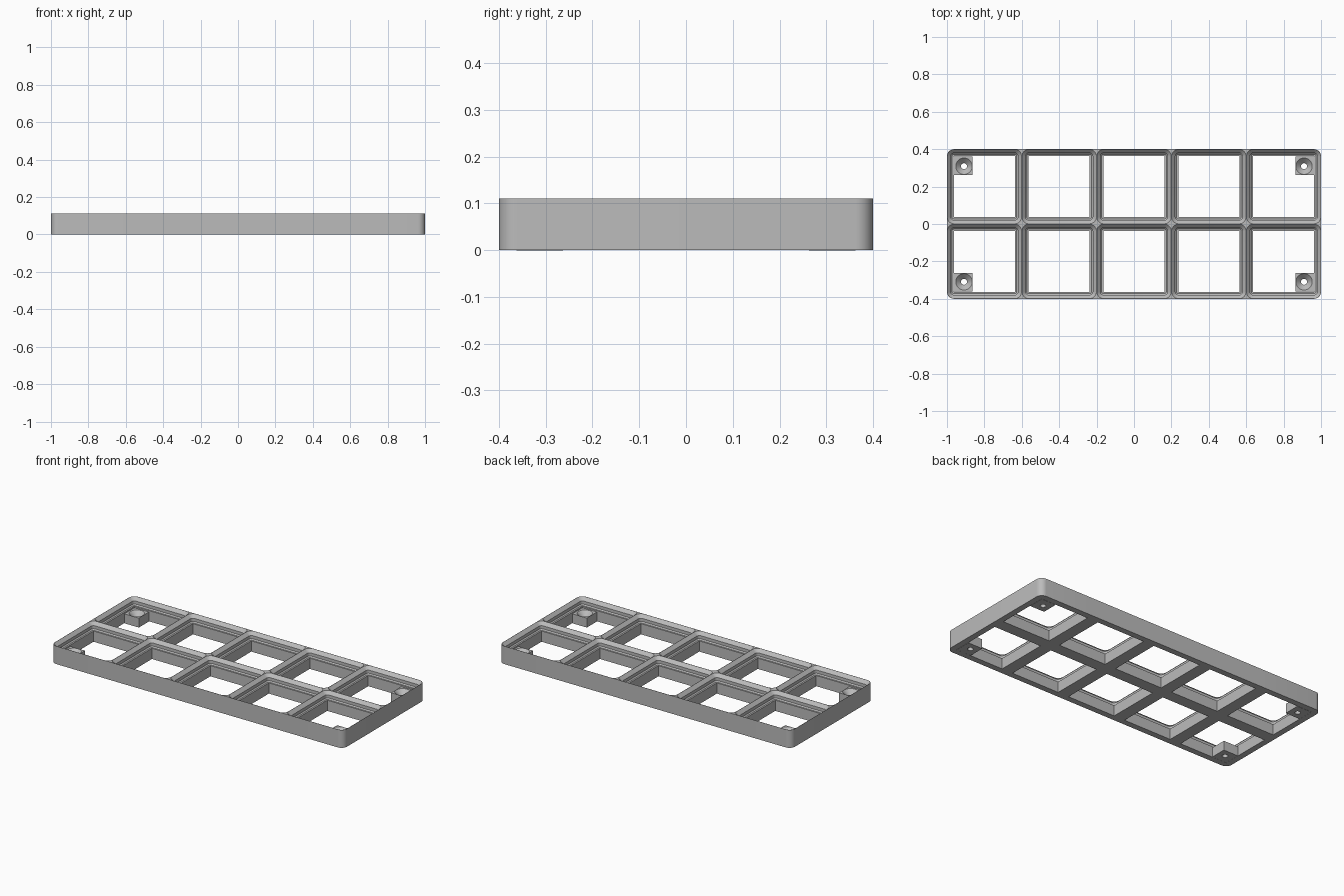
import bpy, bmesh, math

if "Cube" in bpy.data.objects:
    bpy.data.objects.remove(bpy.data.objects["Cube"])

P = 0.4            # cell pitch
H = 0.111          # total height
FLOOR = 0.066      # height where the stepped profile starts
R = 0.038          # outer corner radius
SEG = 8

grey = bpy.data.materials.new("grey plastic")
grey.diffuse_color = (0.5, 0.5, 0.5, 1)
grey.use_nodes = True
grey.node_tree.nodes["Principled BSDF"].inputs["Base Color"].default_value = grey.diffuse_color


def finish(bm, name):
    bmesh.ops.remove_doubles(bm, verts=bm.verts, dist=1e-5)
    bmesh.ops.dissolve_degenerate(bm, edges=bm.edges, dist=1e-5)
    bmesh.ops.recalc_face_normals(bm, faces=bm.faces)
    me = bpy.data.meshes.new(name)
    bm.to_mesh(me)
    bm.free()
    me.materials.append(grey)
    ob = bpy.data.objects.new(name, me)
    bpy.context.collection.objects.link(ob)
    bpy.context.view_layer.objects.active = ob
    ob.select_set(True)
    bpy.ops.object.shade_smooth_by_angle(angle=math.radians(25))
    ob.select_set(False)
    return ob


def rounded_loop(bm, cx, cy, half, radii, z):
    """Square loop with one radius per corner, always the same point count."""
    out = []
    for k, (sx, sy) in enumerate([(1, 1), (-1, 1), (-1, -1), (1, -1)]):
        r = radii[k]
        for i in range(SEG + 1):
            a = math.pi / 2 * (k + i / SEG)
            out.append(bm.verts.new((cx + sx * (half - r) + r * math.cos(a),
                                     cy + sy * (half - r) + r * math.sin(a), z)))
    return out


def bridge(bm, a, b, skip=None):
    n = len(a)
    for i in range(n):
        j = (i + 1) % n
        if skip and skip(a[i].co, a[j].co):
            continue
        bm.faces.new((a[i], a[j], b[j], b[i]))


def inner_wall(p, q):
    # walls shared by two neighbouring cells are left open
    return (abs(p.x - q.x) < 1e-5 and abs(p.x) < 0.99) or (abs(p.y) < 1e-5 and abs(q.y) < 1e-5)


# Grid frame: ten cells, each a chain of loops from outside top round to outside bottom
bm = bmesh.new()
profile = [(0.001, H), (0.0205, H - 0.0195), (0.0205, FLOOR + 0.0067), (0.0272, FLOOR)]
for ix in range(5):
    for iy in range(2):
        cx, cy = (ix - 2) * P, (iy - 0.5) * P
        rad = []
        for sx, sy in [(1, 1), (-1, 1), (-1, -1), (1, -1)]:
            outer = abs(cx + sx * P / 2) > 0.99 and abs(cy + sy * P / 2) > 0.39
            rad.append(R if outer else 0.0)
        top = rounded_loop(bm, cx, cy, P / 2, rad, H)
        base = rounded_loop(bm, cx, cy, P / 2, rad, 0)
        loops = [top]
        for inset, z in profile:
            loops.append(rounded_loop(bm, cx, cy, P / 2 - inset, [R - inset] * 4, z))
        loops.append(rounded_loop(bm, cx, cy, P / 2 - 0.037, [0.0] * 4, FLOOR))
        loops.append(rounded_loop(bm, cx, cy, P / 2 - 0.037, [0.0] * 4, 0))
        loops.append(base)
        for a, b in zip(loops, loops[1:]):
            bridge(bm, a, b)
        bridge(bm, base, top, inner_wall)
finish(bm, "grid_frame")


# Corner screw bosses with countersunk through holes
def ring(bm, cx, cy, r, z, square=False):
    out = []
    for i in range(32):
        a = math.tau * i / 32
        c, s = math.cos(a), math.sin(a)
        k = r / max(abs(c), abs(s)) if square else r
        out.append(bm.verts.new((cx + k * c, cy + k * s, z)))
    return out


for sx in (-1, 1):
    for sy in (-1, 1):
        bm = bmesh.new()
        hx, hy = sx * 0.909, sy * 0.309      # screw axis
        bx, by = sx * 0.9125, sy * 0.3125    # block centre
        top_z = 0.058
        loops = [ring(bm, bx, by, 0.0495, 0, True),
                 ring(bm, bx, by, 0.0495, top_z, True),
                 ring(bm, hx, hy, 0.044, top_z),
                 ring(bm, hx, hy, 0.016, top_z - 0.028),
                 ring(bm, hx, hy, 0.016, -0.0003)]
        # thin offset keeps the boss underside visible, with its hole, over the frame
        for v in loops[0]:
            v.co.z = -0.0003
        for a, b in zip(loops, loops[1:] + loops[:1]):
            bridge(bm, a, b)
        finish(bm, "screw_boss")
